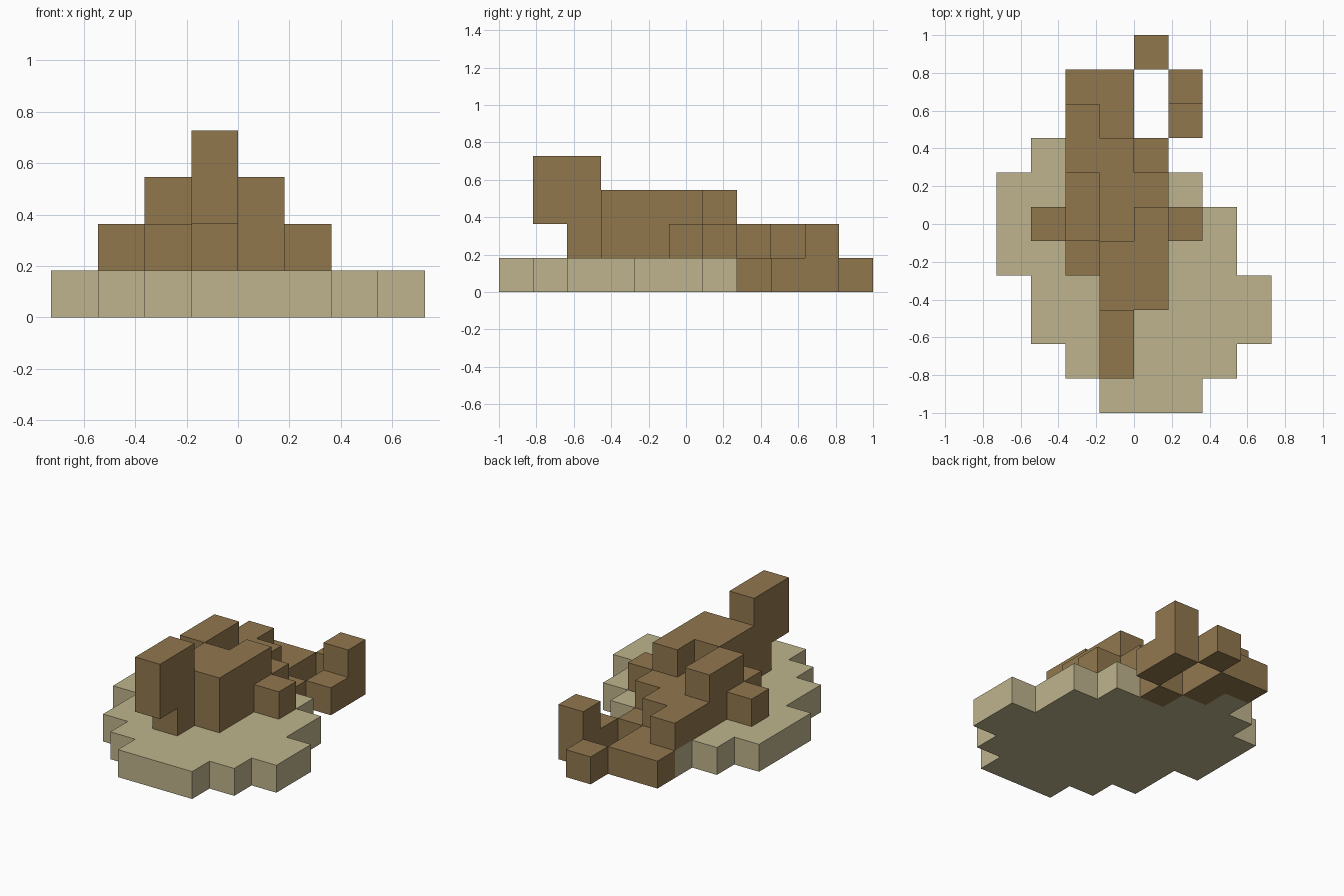
import bpy, bmesh
from mathutils import Vector

cube = bpy.data.objects.get("Cube")
if cube:
    bpy.data.objects.remove(cube, do_unlink=True)

U = 2 / 11          # edge of one block
Y_OFFSET = 5.5      # blocks from the front edge to the centre


def material(name, rgb):
    m = bpy.data.materials.new(name)
    m.use_nodes = True
    color = (*rgb, 1)
    m.diffuse_color = color
    bsdf = m.node_tree.nodes["Principled BSDF"]
    bsdf.inputs["Base Color"].default_value = color
    bsdf.inputs["Roughness"].default_value = 0.9
    return m


sand = material("sand", (0.515, 0.456, 0.266))
brown = material("brown", (0.284, 0.184, 0.076))


def block_part(name, mat, boxes):
    """Join boxes (x0, x1, y0, y1, z0, z1), in blocks, into one outer skin."""
    cells = {(x, y, z) for x0, x1, y0, y1, z0, z1 in boxes
             for x in range(x0, x1) for y in range(y0, y1) for z in range(z0, z1)}
    bm = bmesh.new()
    for cell in cells:
        centre = Vector(cell) + Vector((0.5, 0.5 - Y_OFFSET, 0.5))
        for axis in range(3):
            for sign in (-1, 1):
                n = Vector((0, 0, 0))
                n[axis] = sign
                if tuple(int(c + d) for c, d in zip(cell, n)) in cells:
                    continue
                a = Vector((0, 0, 0))
                a[(axis + 1) % 3] = 1
                b = n.cross(a)
                corners = (a + b, b - a, -a - b, a - b)
                bm.faces.new([bm.verts.new((centre + (n + c) / 2) * U) for c in corners])
    # Weld the skin and merge flat areas into single faces
    bmesh.ops.remove_doubles(bm, verts=bm.verts, dist=0.001)
    bmesh.ops.dissolve_limit(bm, angle_limit=0.01, verts=bm.verts, edges=bm.edges)
    mesh = bpy.data.meshes.new(name)
    bm.to_mesh(mesh)
    bm.free()
    mesh.materials.append(mat)
    obj = bpy.data.objects.new(name, mesh)
    bpy.context.collection.objects.link(obj)
    return obj


# Ground slab: start and end of each row, front to back
rows = [(-1, 2), (-2, 3), (-3, 4), (-3, 4), (-4, 3), (-4, 3), (-4, 2), (-3, 0), (-2, -1)]
block_part("ground_slab", sand, [(a, b, y, y + 1, 0, 1) for y, (a, b) in enumerate(rows)])

# Body
block_part("torso", brown, [(-1, 1, 3, 5, 1, 3), (0, 1, 5, 6, 1, 3),
                            (-1, 0, 5, 8, 1, 2), (0, 1, 6, 7, 1, 2)])
block_part("head_and_neck", brown, [(-1, 0, 1, 3, 2, 4), (-1, 0, 2, 3, 1, 2)])
block_part("side_hump", brown, [(-2, -1, 4, 5, 1, 2), (-2, -1, 5, 7, 1, 3),
                                (-2, -1, 7, 9, 1, 2)])

# Side stubs
for name, x in (("right_stub", -3), ("left_stub", 1)):
    block_part(name, brown, [(x, x + 1, 5, 6, 1, 2)])

# Rear pieces and curled tail
block_part("rear_step", brown, [(0, 1, 7, 8, 0, 1)])
block_part("tail_base", brown, [(-2, 0, 9, 10, 0, 1), (-1, 0, 8, 9, 0, 1)])
block_part("tail_bend", brown, [(0, 1, 10, 11, 0, 1)])
block_part("tail_tip", brown, [(1, 2, 8, 10, 0, 1), (1, 2, 9, 10, 1, 2)])
